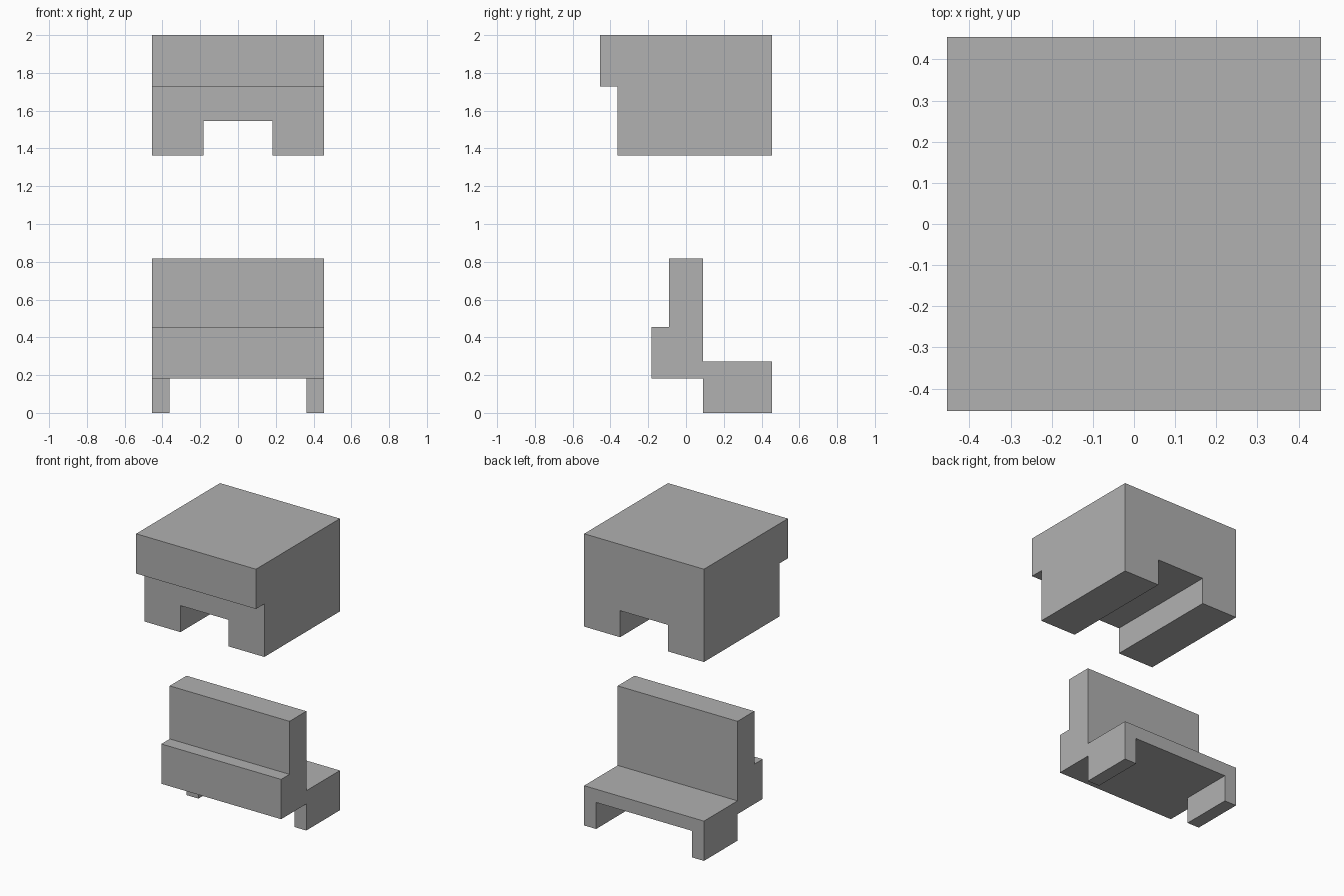
import bpy
import bmesh

U = 1 / 11   # one block of the layout grid
HALF = 5     # half of the overall width, in blocks

cube = bpy.data.objects.get("Cube")
if cube:
    bpy.data.objects.remove(cube, do_unlink=True)

GREY = (0.44, 0.44, 0.44, 1)
grey = bpy.data.materials.new("plain grey")
grey.use_nodes = True
grey.diffuse_color = GREY
grey.node_tree.nodes["Principled BSDF"].inputs["Base Color"].default_value = GREY


def extrude_profile(name, profile, half_width):
    """Solid with a (y, z) side profile, extruded symmetrically along x."""
    bm = bmesh.new()
    face = bm.faces.new([bm.verts.new((-half_width * U, y * U, z * U)) for y, z in profile])
    result = bmesh.ops.extrude_face_region(bm, geom=[face])
    moved = [v for v in result["geom"] if isinstance(v, bmesh.types.BMVert)]
    bmesh.ops.translate(bm, verts=moved, vec=(2 * half_width * U, 0, 0))
    bmesh.ops.recalc_face_normals(bm, faces=bm.faces)
    mesh = bpy.data.meshes.new(name)
    bm.to_mesh(mesh)
    bm.free()
    mesh.materials.append(grey)
    obj = bpy.data.objects.new(name, mesh)
    bpy.context.collection.objects.link(obj)
    return obj


def cut_channel(obj, half_width, y0, y1, top):
    """Cut a straight channel into the underside, running front to back."""
    bottom = min(v.co.z for v in obj.data.vertices) / U - 1
    cutter = extrude_profile("channel_cutter",
                             [(y0, bottom), (y1, bottom), (y1, top), (y0, top)], half_width)
    cutter.hide_render = True
    mod = obj.modifiers.new("channel", "BOOLEAN")
    mod.operation = "DIFFERENCE"
    mod.solver = "EXACT"
    mod.object = cutter
    bpy.context.view_layer.objects.active = obj
    bpy.ops.object.modifier_apply(modifier=mod.name)
    bpy.data.objects.remove(cutter, do_unlink=True)


# Upper block: overhanging brow in front, channel underneath
upper = extrude_profile("upper_block", [
    (-5, 22), (-5, 19), (-4, 19), (-4, 15), (5, 15), (5, 22)], HALF)
cut_channel(upper, 2, -6, 6, 17)

# Lower block: upright panel, front step and rear shelf in one profile
lower = extrude_profile("lower_block", [
    (-2, 2), (1, 2), (1, 0), (5, 0), (5, 3), (1, 3),
    (1, 9), (-1, 9), (-1, 5), (-2, 5)], HALF)
# The profile touches itself at no point: the shelf joins the step between z 2 and 3
cut_channel(lower, 4, 1, 6, 2)
